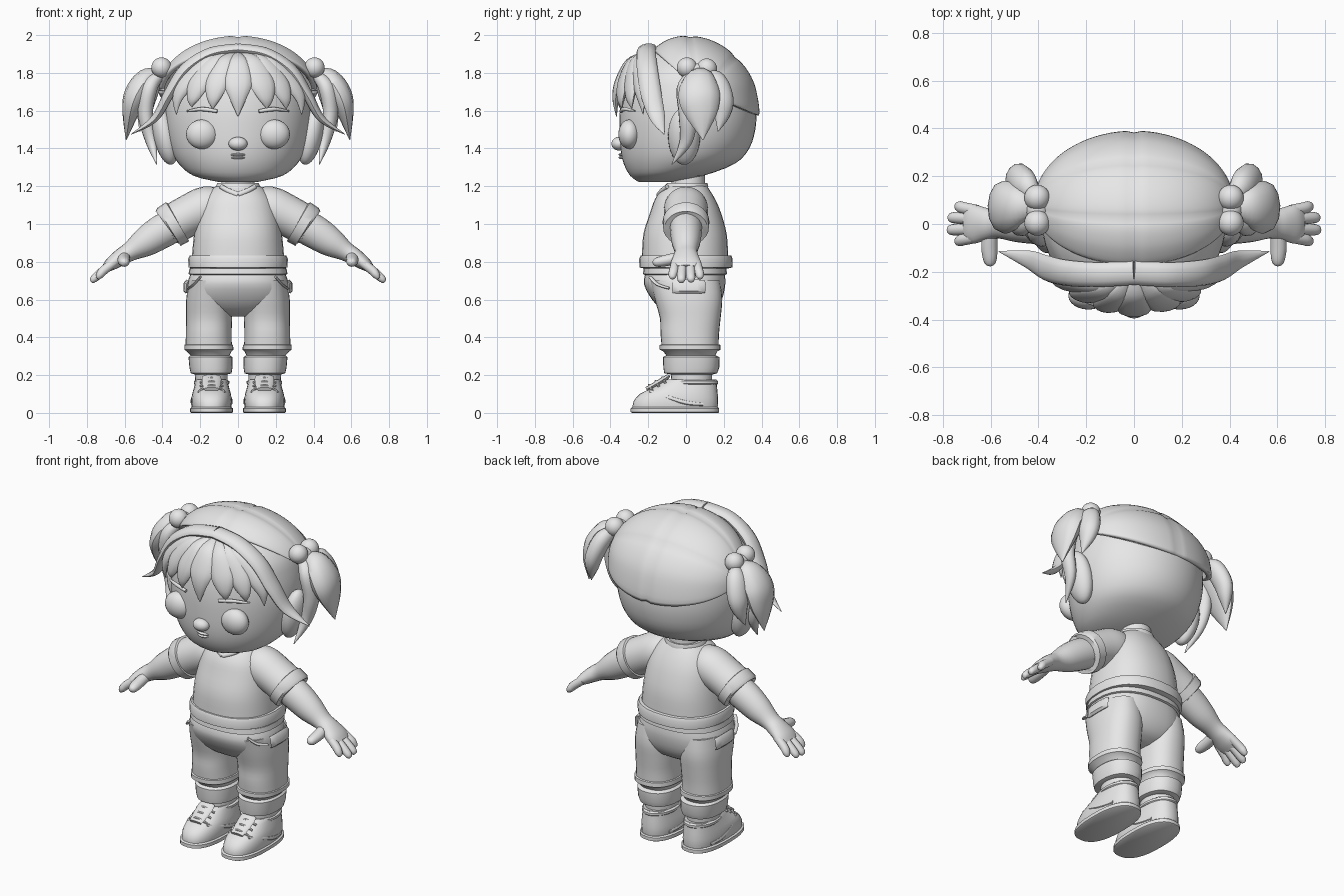
import bpy, bmesh, math
from mathutils import Vector, Matrix

GREY = bpy.data.materials.new("plain_grey")
GREY.diffuse_color = (0.8, 0.8, 0.8, 1)


def finish(name, bm, mirror):
    bmesh.ops.recalc_face_normals(bm, faces=bm.faces)
    me = bpy.data.meshes.new(name)
    bm.to_mesh(me)
    bm.free()
    me.materials.append(GREY)
    ob = bpy.data.objects.new(name, me)
    bpy.context.collection.objects.link(ob)
    if mirror:
        ob.modifiers.new("mirror", 'MIRROR').use_mirror_merge = False
    return ob


def dense(rows, n):
    """Smooth curve through rows of numbers, n steps per segment."""
    out = []
    for i in range(len(rows) - 1):
        a, b = rows[max(i - 1, 0)], rows[i]
        c, d = rows[i + 1], rows[min(i + 2, len(rows) - 1)]
        for k in range(n):
            t = k / n
            out.append(tuple(0.5 * (2*q + (r-p)*t + (2*p-5*q+4*r-s)*t*t + (3*q-p-3*r+s)*t**3)
                             for p, q, r, s in zip(a, b, c, d)))
    return out + [tuple(rows[-1])]


def skin(name, rings, mirror=False, closed=True):
    bm = bmesh.new()
    vs = [[bm.verts.new(p) for p in r] for r in rings]
    m = len(vs[0])
    for a, b in zip(vs, vs[1:]):
        for j in range(m if closed else m - 1):
            k = (j + 1) % m
            bm.faces.new((a[j], a[k], b[k], b[j]))
    if closed:
        bm.faces.new(vs[0])
        bm.faces.new(vs[-1])
    return finish(name, bm, mirror)


def stack(name, rows, n=1, mirror=False, e=2.0, seg=32):
    """Oval rings; each row is z, centre x, half width, front y, back y."""
    def f(v):
        return math.copysign(abs(v) ** (2 / e), v)
    rings = []
    for z, cx, rx, y0, y1 in dense(rows, n):
        rings.append([(cx + rx * f(math.cos(2*math.pi*j/seg)),
                       (y0+y1)/2 + (y1-y0)/2 * f(math.sin(2*math.pi*j/seg)), z) for j in range(seg)])
    return skin(name, rings, mirror)


def sweep(name, rows, out, n=5, mirror=False, seg=12):
    """Oval tube; each row is x, y, z, half width, half thickness."""
    pts = dense(rows, n)
    rings = []
    for i, r in enumerate(pts):
        p = Vector(r[:3])
        t = (Vector(pts[min(i+1, len(pts)-1)][:3]) - Vector(pts[max(i-1, 0)][:3])).normalized()
        o = Vector(out)
        o = (o - t * o.dot(t)).normalized()
        s = t.cross(o)
        w, h = max(r[3], .002), max(r[4], .002)
        rings.append([p + s*w*math.cos(2*math.pi*j/seg) + o*h*math.sin(2*math.pi*j/seg) for j in range(seg)])
    return skin(name, rings, mirror)


def ball(name, loc, size, mirror=False, tilt=0):
    bm = bmesh.new()
    mat = Matrix.Translation(loc) @ Matrix.Rotation(tilt, 4, 'Y') @ Matrix.Diagonal((*size, 1))
    bmesh.ops.create_uvsphere(bm, u_segments=24, v_segments=16, radius=1, matrix=mat)
    return finish(name, bm, mirror)


# Head, neck and face
stack("head", [(1.222, 0, .10, -.25, -.08), (1.255, 0, .235, -.295, .09), (1.32, 0, .315, -.33, .26),
               (1.40, 0, .357, -.347, .335), (1.5, 0, .38, -.352, .367), (1.6, 0, .385, -.35, .372),
               (1.7, 0, .372, -.335, .355), (1.8, 0, .335, -.30, .29), (1.9, 0, .23, -.2, .19),
               (1.95, 0, .09, -.09, .09)], 3, seg=48)
stack("neck", [(1.14, 0, .1, -.08, .105), (1.21, 0, .088, -.078, .1), (1.32, 0, .088, -.078, .1)])
ball("eye", (.19, -.30, 1.475), (.085, .058, .078), True)
ball("ear", (.385, -.01, 1.465), (.062, .085, .155), True, .22)
ball("nose", (0, -.355, 1.425), (.05, .04, .036))
sweep("eyebrow", [(.11, -.345, 1.597, .009, .008), (.19, -.325, 1.608, .011, .01),
                  (.27, -.272, 1.598, .004, .006)], (0, -1, 0), mirror=True)
for z, w in ((1.367, .05), (1.351, .04)):
    sweep("lip", [(-w, -.328, z, .003, .004), (0, -.345, z, .008, .012), (w, -.328, z, .003, .004)], (0, -1, 0))

# Hair cap: panels running from one pigtail to the other, with grooves between
profile = dense([(-.18, 1.925), (-.09, 1.98), (.02, 1.998), (.15, 1.967), (.265, 1.888), (.358, 1.755), (.397, 1.57)], 6)
rings = []
for i in range(41):
    a = (i / 40 - .5) * math.pi * .98
    part = .025 if i == 20 else 0
    ring = []
    for j, (y, z) in enumerate(profile):
        s = math.cos(a) * (1 - part - .03 * abs((j % 12) / 6 - 1) ** 6)
        ring.append((.42 * math.sin(a), .08 + (y - .08) * s, 1.70 + (z - 1.70) * s))
    rings.append(ring)
cap = skin("hair_cap", rings, closed=False)
solid = cap.modifiers.new("thickness", 'SOLIDIFY')
solid.thickness = .03
# make the cap thicken towards the head
if sum((p.center - Vector((0, .08, 1.65))).dot(p.normal) for p in cap.data.polygons) < 0:
    cap.data.flip_normals()

# Swept side locks framing the face
sweep("side_lock", [(0, -.205, 1.93, .05, .026), (.15, -.212, 1.905, .052, .028), (.28, -.205, 1.82, .055, .03),
                    (.365, -.185, 1.69, .055, .028), (.44, -.15, 1.56, .04, .02), (.565, -.115, 1.475, .002, .002)],
      (.6, -.15, .8), 6, True)

# Fringe locks fanning out from the parting
for x, tip, w in ((-.32, 1.58, .05), (-.24, 1.62, .06), (-.13, 1.61, .062), (.0, 1.57, .075),
                  (.15, 1.61, .07), (.25, 1.61, .06), (.33, 1.58, .05)):
    d = x * x
    sweep("fringe_lock", [(x*.15, -.22, 1.90, .02, .012), (x*.5, -.30 + d*.4, 1.855, w*.75, .022),
                          (x*.85, -.352 + d*1.0, 1.75, w, .026), (x, -.372 + d*1.25, 1.665, w*.6, .018),
                          (x*1.02, -.368 + d*1.3, tip, .002, .002)], (x*1.6, -1, .5), 5)

# Pigtails with bobbles
for y, z, r in ((.005, 1.828, .054), (.11, 1.822, .054), (.06, 1.80, .05)):
    ball("hair_bobble", (.405, y, z), (r, r, r), True)
sweep("pigtail_outer", [(.41, .06, 1.79, .03, .03), (.48, .07, 1.765, .085, .06), (.54, .07, 1.68, .11, .065),
                        (.57, .08, 1.58, .085, .042), (.592, .09, 1.445, .002, .002)], (1, 0, .4), 6, True)
sweep("pigtail_back", [(.41, .1, 1.79, .025, .025), (.45, .155, 1.755, .06, .05), (.485, .19, 1.66, .065, .05),
                       (.50, .19, 1.58, .045, .035), (.52, .17, 1.49, .002, .002)], (1, .3, .2), 6, True)
sweep("pigtail_front", [(.41, .03, 1.79, .025, .025), (.47, .01, 1.72, .06, .045), (.49, .01, 1.58, .05, .04),
                        (.46, .0, 1.44, .035, .03), (.43, -.075, 1.315, .002, .002)], (1, -.2, .2), 6, True)

# T-shirt
stack("shirt_body", [(.78, 0, .245, -.235, .225), (.84, 0, .243, -.233, .223), (.95, 0, .232, -.225, .215),
                     (1.06, 0, .212, -.19, .185), (1.13, 0, .185, -.165, .155), (1.18, 0, .145, -.13, .125),
                     (1.205, 0, .105, -.098, .108)], 3, e=2.3)
stack("shirt_hem", [(.765, 0, .24, -.225, .225), (.77, 0, .262, -.247, .245), (.815, 0, .264, -.248, .247),
                    (.832, 0, .256, -.24, .24), (.835, 0, .235, -.22, .22)], e=2.3)
stack("collar", [(1.17, 0, .118, -.128, .115), (1.2, 0, .118, -.115, .118), (1.218, 0, .108, -.098, .112),
                 (1.216, 0, .09, -.08, .1)])
sweep("collar_point", [(.09, -.1, 1.198, .012, .012), (.05, -.128, 1.176, .014, .012),
                       (0, -.145, 1.155, .014, .012)], (0, -1, .5), mirror=True)
sweep("sleeve", [(.06, .0, 1.09, .09, .085), (.16, 0, 1.085, .115, .115), (.26, 0, 1.045, .115, .11),
                 (.36, 0, .99, .113, .107)], (0, 0, 1), 4, True, 24)
sweep("sleeve_cuff", [(.318, 0, 1.013, .105, .1), (.32, 0, 1.012, .124, .12), (.365, 0, .985, .122, .118),
                      (.371, 0, .981, .112, .108), (.369, 0, .982, .09, .09)], (0, 0, 1), 1, True, 24)

# Arms and hands
sweep("arm", [(.25, 0, 1.04, .085, .085), (.39, 0, .968, .085, .09), (.49, 0, .905, .076, .078),
              (.57, 0, .855, .06, .052), (.62, 0, .825, .068, .045), (.67, 0, .79, .082, .036),
              (.70, 0, .765, .07, .024)], (0, 0, 1), 4, True, 20)
for y, x, z in ((.066, .745, .71), (.024, .772, .693), (-.022, .775, .69), (-.064, .745, .71)):
    sweep("finger", [(.655, y*.85, .798, .024, .024), (.71, y, .755, .025, .024), (x - .015, y*1.1, z + .022, .023, .021),
                     (x - .003, y*1.12, z + .004, .014, .012), (x, y*1.12, z, .002, .002)], (1, 0, 1), 4, True)
sweep("thumb", [(.60, -.03, .825, .03, .03), (.605, -.09, .81, .034, .03), (.603, -.14, .80, .03, .027),
                (.602, -.168, .795, .02, .018), (.602, -.177, .793, .002, .002)], (0, 0, 1), 4, True)

# Trousers
stack("trouser_hips", [(.80, 0, .225, -.2, .2), (.74, 0, .25, -.215, .205), (.68, 0, .268, -.222, .208),
                       (.60, 0, .262, -.18, .19), (.54, 0, .19, -.12, .15), (.51, 0, .08, -.05, .09)], 3, e=2.4)
stack("waistband", [(.73, 0, .25, -.215, .205), (.735, 0, .262, -.228, .217), (.765, 0, .257, -.224, .214),
                    (.77, 0, .24, -.2, .2)], e=2.4)
stack("trouser_leg", [(.70, .155, .105, -.19, .18), (.60, .152, .122, -.165, .192), (.50, .153, .122, -.138, .183),
                      (.42, .155, .121, -.135, .175), (.345, .155, .123, -.128, .172)], 3, True, 2.3)
stack("trouser_turn_up", [(.365, .155, .115, -.12, .165), (.36, .155, .129, -.139, .182), (.335, .154, .13, -.139, .183),
                          (.325, .153, .118, -.12, .165), (.305, .148, .104, -.105, .155), (.295, .146, .116, -.122, .178),
                          (.24, .143, .114, -.12, .176), (.21, .142, .108, -.115, .165), (.203, .142, .085, -.08, .14)],
      mirror=True, e=2.3)
# Hip pockets
sweep("pocket_flap", [(.262, .015, .70, .085, .012), (.272, .015, .685, .09, .016), (.274, .015, .645, .088, .015),
                      (.27, .015, .635, .085, .008)], (1, 0, 0), 1, True)
sweep("pocket_seam", [(.20, -.19, .72, .006, .01), (.235, -.15, .68, .006, .012), (.262, -.09, .66, .006, .012)],
      (.5, -1, 0), 4, True)

# Ankles and shoes
stack("ankle", [(.12, .14, .085, -.075, .135), (.22, .142, .086, -.08, .14)], mirror=True)
stack("shoe_sole", [(0, .14, .108, -.285, .17), (.004, .14, .113, -.293, .176), (.024, .14, .113, -.293, .176),
                    (.03, .14, .105, -.285, .17)], mirror=True, e=2.5)
stack("shoe_upper", [(.025, .14, .104, -.283, .167), (.06, .14, .107, -.278, .17), (.10, .14, .102, -.245, .168),
                     (.13, .14, .094, -.185, .165), (.16, .14, .086, -.13, .162), (.178, .14, .08, -.1, .16),
                     (.172, .14, .06, -.07, .13)], 2, True, 2.4)
stack("shoe_collar", [(.15, .14, .088, -.09, .165), (.155, .14, .094, -.1, .17), (.168, .14, .094, -.1, .17),
                      (.175, .14, .084, -.09, .163)], mirror=True)
sweep("shoe_tongue", [(.14, -.21, .125, .04, .012), (.14, -.15, .158, .05, .014), (.14, -.1, .19, .05, .012),
                      (.14, -.09, .2, .035, .006)], (0, -.5, 1), 3, True)
for y, z in ((-.195, .143), (-.16, .163), (-.125, .182)):
    sweep("shoe_lace", [(.08, y + .015, z - .022, .007, .007), (.14, y, z + .003, .008, .008),
                        (.20, y + .015, z - .022, .007, .007)], (0, -.5, 1), 4, True, 8)
for s in (-1, 1):
    sweep("shoe_stripe", [(.14 + s*.063, -.19, .115, .008, .007), (.14 + s*.098, -.1, .085, .01, .007),
                          (.14 + s*.103, 0, .055, .012, .007), (.14 + s*.088, .09, .045, .008, .007)],
          (s, 0, .2), 4, True, 8)

# Smooth shading with sharp edges kept
for ob in bpy.data.objects:
    ob.select_set(True)
    bpy.context.view_layer.objects.active = ob
bpy.ops.object.shade_smooth_by_angle(angle=math.radians(40))
